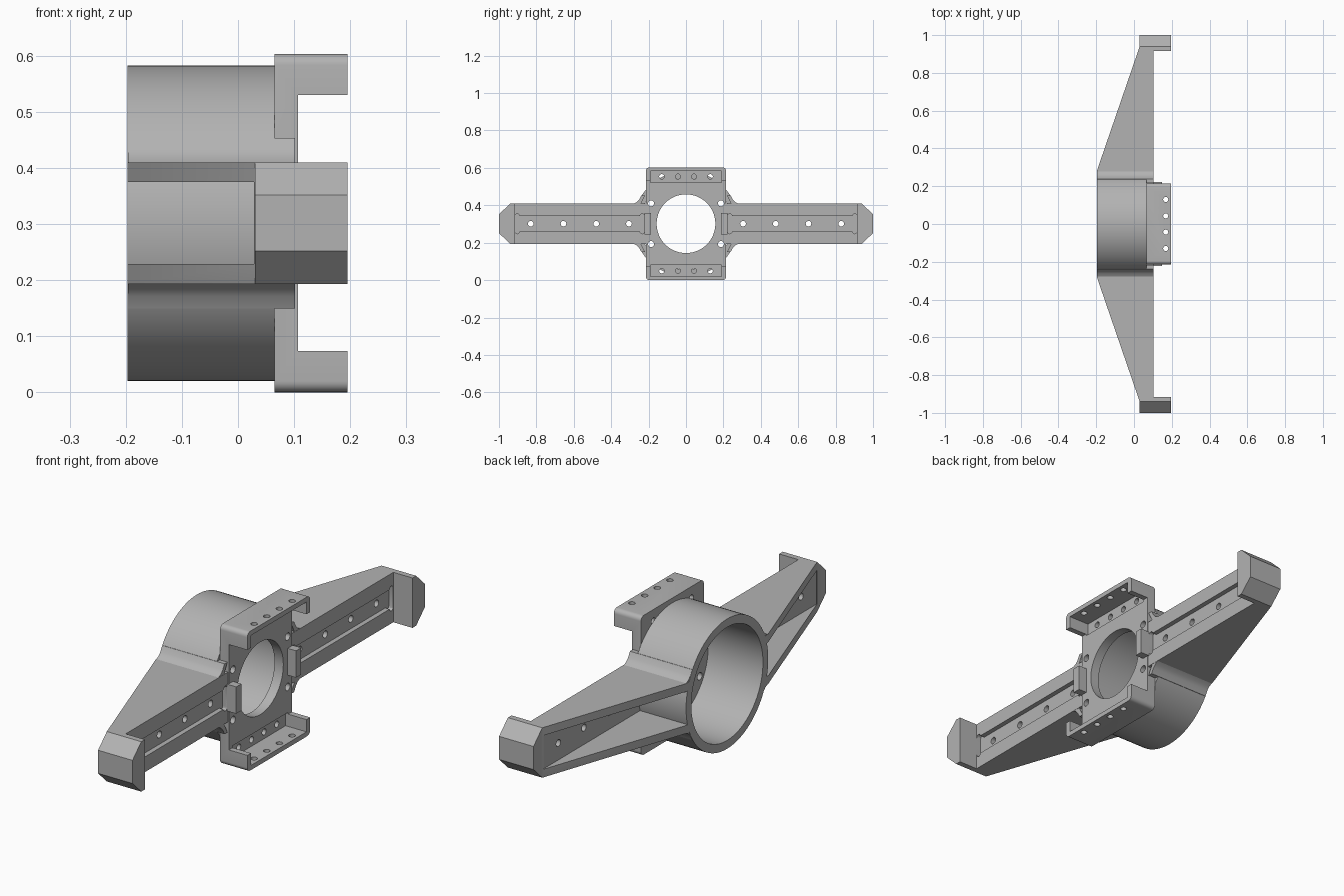
import bpy, bmesh, math
from mathutils import Vector

if "Cube" in bpy.data.objects:
    bpy.data.objects.remove(bpy.data.objects["Cube"], do_unlink=True)

CZ = 0.3015            # height of the bore axis; parts are drawn around it
RING_R, BORE_R = 0.281, 0.245
HALF_ARM = 0.108       # half height of an arm

grey = bpy.data.materials.new("plain_grey")
grey.use_nodes = True
COLOR = (0.45, 0.45, 0.45, 1)
grey.diffuse_color = COLOR
grey.node_tree.nodes["Principled BSDF"].inputs["Base Color"].default_value = COLOR


def prism(bm, pts, axis, a, b):
    """Extrude a 2D outline from a to b along x (y,z points) or z (x,y points)."""
    def at(p, t):
        return (t, p[0], p[1] + CZ) if axis == "x" else (p[0], p[1], t + CZ)
    low = [bm.verts.new(at(p, a)) for p in pts]
    high = [bm.verts.new(at(p, b)) for p in pts]
    bm.faces.new(low)
    bm.faces.new(high[::-1])
    n = len(pts)
    for i in range(n):
        j = (i + 1) % n
        bm.faces.new((low[i], high[i], high[j], low[j]))


def box(bm, x, y, z):
    prism(bm, [(x[0], y[0]), (x[1], y[0]), (x[1], y[1]), (x[0], y[1])], "z", *z)


def rod(bm, centre, r, a, b, axis="x", n=20):
    pts = [(centre[0] + r * math.cos(math.tau * i / n),
            centre[1] + r * math.sin(math.tau * i / n)) for i in range(n)]
    prism(bm, pts, axis, a, b)


def rounded(w, h, r, n=6):
    """Outline of a rounded rectangle with half sizes w and h."""
    pts = []
    for k, (sx, sy) in enumerate([(1, 1), (-1, 1), (-1, -1), (1, -1)]):
        for i in range(n + 1):
            t = math.pi / 2 * (k + i / n)
            pts.append((sx * (w - r) + r * math.cos(t), sy * (h - r) + r * math.sin(t)))
    return pts


def make(name, bm):
    bmesh.ops.recalc_face_normals(bm, faces=bm.faces)
    mesh = bpy.data.meshes.new(name)
    bm.to_mesh(mesh)
    bm.free()
    mesh.materials.append(grey)
    ob = bpy.data.objects.new(name, mesh)
    bpy.context.collection.objects.link(ob)
    return ob


def finish(ob, cutter=None):
    bpy.ops.object.select_all(action="DESELECT")
    bpy.context.view_layer.objects.active = ob
    ob.select_set(True)
    if cutter:
        mod = ob.modifiers.new("cut", "BOOLEAN")
        mod.operation, mod.solver = "DIFFERENCE", "EXACT"
        mod.use_self = True
        mod.object = cutter
        bpy.ops.object.modifier_apply(modifier=mod.name)
        bpy.data.objects.remove(cutter, do_unlink=True)
    bpy.ops.object.shade_smooth_by_angle(angle=math.radians(30))


# Round motor housing
bm, cut = bmesh.new(), bmesh.new()
rod(bm, (0, 0), RING_R, -0.197, 0.065, n=96)
rod(cut, (0, 0), BORE_R, -0.3, 0.2, n=96)
finish(make("housing_ring", bm), make("ring_cutter", cut))

# Mounting plate with a flange along the top and bottom
bm, cut = bmesh.new(), bmesh.new()
prism(bm, rounded(0.215, CZ, 0.02), "x", 0.065, 0.195)
box(cut, (0.107, 0.3), (-0.4, 0.4), (-0.228, 0.228))
rod(cut, (0, 0), 0.157, 0, 0.15, n=64)
for s in (-1, 1):
    box(cut, (0.095, 0.3), (-0.19, 0.19), sorted((s * 0.22, s * 0.281)))
    for y in (-0.13, -0.043, 0.043, 0.13):
        rod(cut, (y, s * 0.252), 0.0135, 0, 0.15)
        rod(cut, (0.168, y), 0.0135, *sorted((s * 0.25, s * 0.35)), axis="z")
    for z in (-0.109, 0.109):
        rod(cut, (s * 0.187, z), 0.016, 0, 0.15)
finish(make("mounting_plate", bm), make("plate_cutter", cut))

# Tapered arms: a front web between two gussets, ending in a hooked tip
for s, side in ((1, "back"), (-1, "front")):
    bm, cut = bmesh.new(), bmesh.new()
    outline = [(0.103, 0.205), (-0.197, 0.205), (-0.197, 0.28), (0.03, 0.94),
               (0.03, 1), (0.195, 1), (0.195, 0.915), (0.103, 0.915)]
    prism(bm, [(x, s * y) for x, y in outline], "z", -HALF_ARM, HALF_ARM)
    # Hollow behind the web, clearance for the housing, groove along the face
    box(cut, (-0.3, 0.03), sorted((s * 0.1, s * 0.935)), (-0.073, 0.073))
    rod(cut, (0, 0), 0.27, -0.4, 0.065, n=96)
    box(cut, (0.082, 0.15), sorted((s * 0.222, s * 0.914)), (-0.042, 0.042))
    for z in (-1, 1):
        for y in (0.234, 0.902):
            rod(cut, (s * y, z * 0.042), 0.012, 0.082, 0.15, n=12)
        prism(cut, [(s * 0.92, z * 0.1273), (s * 1.02, z * 0.0307),
                    (s * 1.02, z * 0.2), (s * 0.92, z * 0.2)], "x", -0.1, 0.3)
    for y in (0.305, 0.48, 0.655, 0.83):
        rod(cut, (s * y, 0), 0.015, 0, 0.2)
    finish(make(side + "_arm", bm), make("arm_cutter", cut))

    # Locating tab beside the centre hole
    bm = bmesh.new()
    box(bm, (0.075, 0.147), sorted((s * 0.187, s * 0.222)), (-0.058, 0.058))
    finish(make(side + "_tab", bm))

    # Blends between the housing and the arm
    bm = bmesh.new()
    blend = [(0.245, 0.1), (0.28, 0.107), (0.262, 0.117),
             (0.25, 0.13), (0.238, 0.152), (0.218, 0.152)]
    for z in (-1, 1):
        prism(bm, [(s * y, z * h) for y, h in blend], "x", -0.196, 0.102)
    finish(make(side + "_arm_blends", bm))
